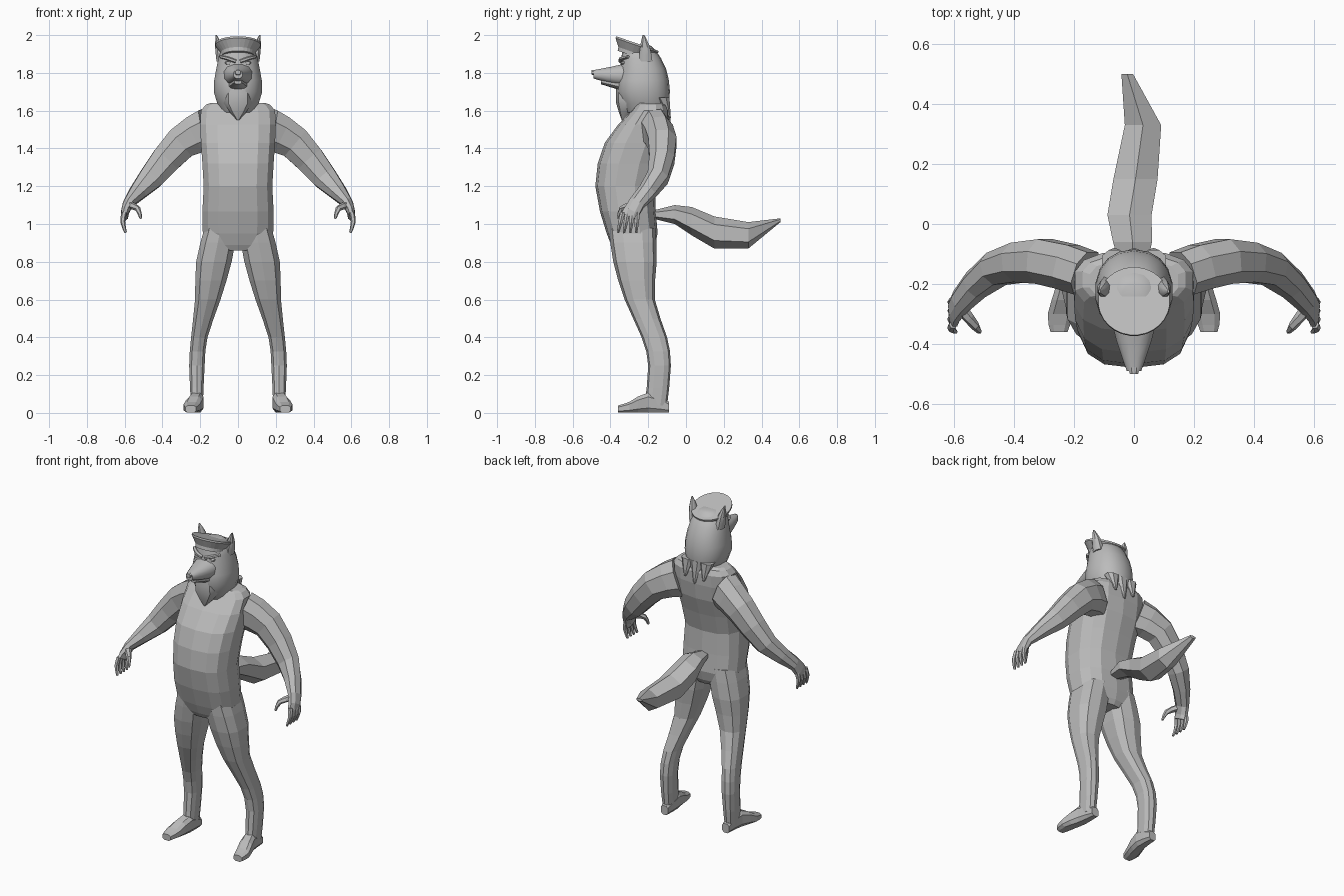
import bpy
import bmesh
from math import cos, sin, pi, radians, copysign
from mathutils import Vector, Matrix

default = bpy.data.objects.get("Cube")
if default:
    bpy.data.objects.remove(default, do_unlink=True)

shade = .5
colour = (shade, shade, shade, 1)
grey = bpy.data.materials.new("plain_grey")
grey.use_nodes = True
grey.diffuse_color = colour
grey.node_tree.nodes["Principled BSDF"].inputs["Base Color"].default_value = colour


def finish(name, mesh_builder, mirror=False, smooth=False):
    """Turn a bmesh into a named object, mirrored or smoothed on demand."""
    bmesh.ops.recalc_face_normals(mesh_builder, faces=mesh_builder.faces)
    mesh = bpy.data.meshes.new(name)
    mesh_builder.to_mesh(mesh)
    mesh_builder.free()
    mesh.materials.append(grey)
    part = bpy.data.objects.new(name, mesh)
    bpy.context.collection.objects.link(part)
    if mirror:
        part.modifiers.new("Mirror", "MIRROR").use_mirror_merge = False
    if smooth:
        bpy.ops.object.select_all(action="DESELECT")
        part.select_set(True)
        bpy.context.view_layer.objects.active = part
        bpy.ops.object.shade_smooth_by_angle(angle=radians(35))
    return part


def section(sides, power):
    """Unit cross-section; a power below one makes it boxier."""
    points = []
    for index in range(sides):
        angle = 2 * pi * (index + .5) / sides
        across, along = cos(angle), sin(angle)
        points.append((copysign(abs(across) ** power, across),
                       copysign(abs(along) ** power, along)))
    return points


def refine(rows):
    """Add a smoothly interpolated row between each pair of key rows."""
    result = []
    for index in range(len(rows) - 1):
        before = rows[max(index - 1, 0)]
        start, end = rows[index], rows[index + 1]
        after = rows[min(index + 2, len(rows) - 1)]
        middle = [(9 * (p + q) - o - r) / 16
                  for o, p, q, r in zip(before, start, end, after)]
        result += [start, middle]
    return result + [rows[-1]]


def skin(rings):
    """Bridge a list of point rings and cap both ends."""
    builder = bmesh.new()
    loops = [[builder.verts.new(point) for point in ring] for ring in rings]
    for low, high in zip(loops, loops[1:]):
        for index in range(len(low)):
            following = (index + 1) % len(low)
            builder.faces.new((low[index], low[following], high[following], high[index]))
    builder.faces.new(loops[0])
    builder.faces.new(loops[-1])
    return builder


def loft(name, axis, rows, sides=10, power=.85, soft=True, **options):
    """Rows are (position on axis, x min, x max, then min and max across)."""
    rings = []
    for position, left, right, low, high in (refine(rows) if soft else rows):
        ring = []
        for across, along in section(sides, power):
            x = (left + right + across * (right - left)) / 2
            other = (low + high + along * (high - low)) / 2
            ring.append((x, other, position) if axis == "z" else (x, position, other))
        rings.append(ring)
    return finish(name, skin(rings), **options)


def even(rows):
    """Rows given by a half width become rows symmetric about the centre."""
    return [(position, -half, half, low, high) for position, half, low, high in rows]


def sweep(name, rows, sides=8, **options):
    """Rows are (x, y, z, radius along depth, radius across)."""
    rows = refine(rows)
    centres = [Vector(row[:3]) for row in rows]
    rings = []
    for index, (centre, row) in enumerate(zip(centres, rows)):
        ahead = centres[min(index + 1, len(rows) - 1)]
        behind = centres[max(index - 1, 0)]
        tangent = (ahead - behind).normalized()
        depth = Vector((0, 1, 0))
        depth = (depth - tangent * depth.dot(tangent)).normalized()
        width = tangent.cross(depth)
        rings.append([centre + depth * u * row[3] + width * v * row[4]
                      for u, v in section(sides, .9)])
    return finish(name, skin(rings), **options)


# Torso with a round belly and hollow back
loft("torso", "z", even([
    (.86, .1, -.38, -.18), (.95, .19, -.42, -.15), (1.2, .185, -.48, -.165),
    (1.43, .2, -.43, -.1), (1.6, .2, -.29, -.09), (1.64, .15, -.26, -.12)]),
    sides=14, power=.75)

# Legs and feet
loft("legs", "z", [
    (.98, 0, .18, -.41, -.16), (.8, .03, .225, -.385, -.155), (.6, .09, .23, -.325, -.165),
    (.4, .16, .25, -.235, -.1), (.25, .175, .26, -.2, -.08), (.04, .185, .25, -.22, -.1)],
    power=.75, mirror=True)
loft("feet", "y", [
    (-.09, .19, .24, 0, .06), (-.2, .18, .26, 0, .11),
    (-.3, .2, .29, 0, .06), (-.36, .22, .28, 0, .04)],
    sides=8, power=.65, mirror=True)

# Arms sweeping out, down and forward into flat palms
sweep("arms_and_palms", [
    (.16, -.165, 1.5, .08, .12), (.3, -.125, 1.43, .08, .095), (.46, -.15, 1.245, .06, .07),
    (.58, -.26, 1.11, .045, .03), (.6, -.3, 1.04, .05, .02)], mirror=True)

# Thumbs and four curled fingers on each hand
sweep("thumbs", [
    (.57, -.29, 1.1, .02, .02), (.53, -.34, 1.08, .015, .015), (.515, -.36, 1.03, .007, .007)],
    sides=6, mirror=True)
for index, finger in enumerate(["index", "middle", "ring", "little"]):
    knuckle = -.335 + index * .026
    tip = -.36 + index * .032
    sweep(finger + "_fingers", [
        (.603, knuckle, 1.06, .014, .014), (.61, (knuckle + tip) / 2, 1.01, .013, .013),
        (.595, tip, .955, .007, .007)], sides=6, mirror=True)

# Tail
loft("tail", "y", [
    (-.18, -.04, .04, 1.03, 1.07), (-.06, -.08, .07, 1, 1.1), (.03, -.1, .07, .94, 1.09),
    (.15, -.08, .09, .87, 1.04), (.33, -.04, .1, .87, 1.01), (.5, -.045, 0, 1.01, 1.03)],
    sides=6, power=1, soft=False)

# Head, beard and mane
loft("head", "z", even([
    (1.59, .09, -.32, -.1), (1.7, .13, -.365, -.085), (1.82, .117, -.35, -.105),
    (1.92, .09, -.335, -.16), (1.95, .04, -.29, -.2)]),
    sides=18, power=.9, smooth=True)
loft("beard", "z", even([
    (1.55, .006, -.34, -.32), (1.64, .08, -.37, -.2), (1.72, .07, -.37, -.2)]), smooth=True)
for side, centre in (("right", -.065), ("middle", 0), ("left", .065)):
    end = 1.53 + abs(centre) / 2
    loft(side + "_mane_tuft", "z", [
        (end, centre - .006, centre + .006, -.09, -.08),
        (1.67, centre - .045, centre + .045, -.16, -.085)], sides=8)

# Muzzle, jaw and nose
loft("muzzle", "y", even([
    (-.29, .085, 1.72, 1.86), (-.39, .06, 1.74, 1.835), (-.49, .025, 1.77, 1.815)]),
    sides=12, smooth=True)
loft("lower_jaw", "y", even([(-.29, .07, 1.69, 1.76), (-.45, .02, 1.74, 1.77)]), smooth=True)
loft("nose", "y", even([(-.46, .025, 1.78, 1.82), (-.5, .015, 1.79, 1.815)]),
     sides=8, smooth=True)

# Eyes, frowning brows and ears
loft("eyes", "y", [(-.3, .03, .075, 1.84, 1.87), (-.345, .04, .065, 1.845, 1.86)],
     sides=8, mirror=True, smooth=True)
sweep("brows", [(.01, -.345, 1.86, .012, .01), (.05, -.34, 1.875, .016, .01),
                (.09, -.305, 1.885, .012, .008)], sides=6, mirror=True, smooth=True)
loft("ears", "z", [
    (1.86, .065, .115, -.25, -.175), (1.94, .08, .123, -.245, -.19), (2, .112, .118, -.23, -.22)],
    sides=8, mirror=True, smooth=True)

# Cap: flat tilted crown flaring out from a narrow band
crown = [(-.07, .087), (-.05, .09), (-.01, .12), (0, .12)]
cap = loft("cap", "z", even([(height, radius, -radius, radius) for height, radius in crown]),
           sides=28, power=1, soft=False)
tilt = Matrix.Rotation(radians(-19), 4, "X")
cap.data.transform(Matrix.Translation((0, -.257, 1.955)) @ tilt)
